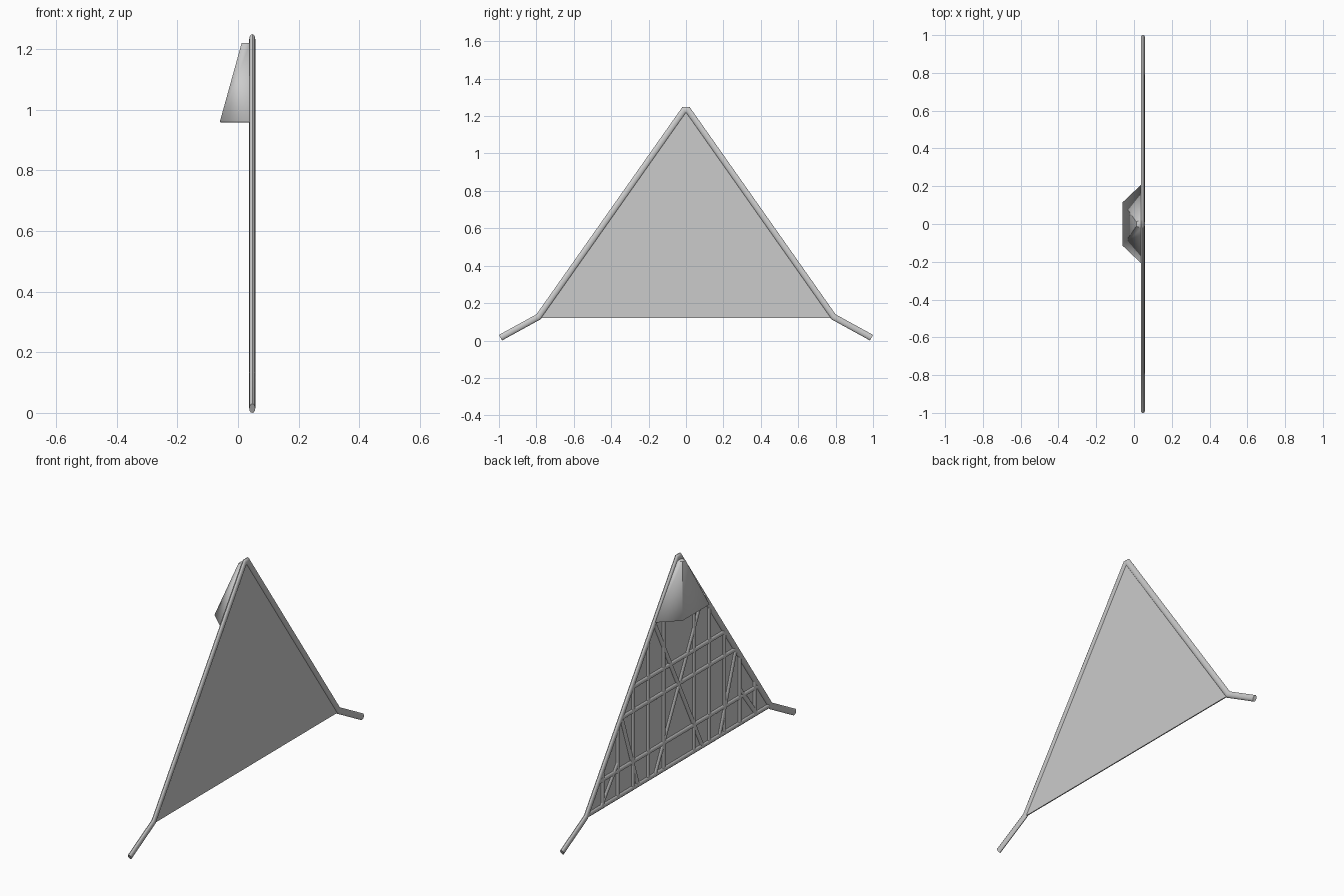
import bpy, bmesh, math
from mathutils import Vector

if "Cube" in bpy.data.objects:
    bpy.data.objects.remove(bpy.data.objects["Cube"])


def finish(name, bm, angle=40):
    bmesh.ops.recalc_face_normals(bm, faces=bm.faces)
    me = bpy.data.meshes.new(name)
    bm.to_mesh(me)
    bm.free()
    ob = bpy.data.objects.new(name, me)
    bpy.context.collection.objects.link(ob)
    bpy.ops.object.select_all(action='DESELECT')
    bpy.context.view_layer.objects.active = ob
    ob.select_set(True)
    bpy.ops.object.shade_smooth_by_angle(angle=math.radians(angle))
    return ob


def sweep(name, path, x, rx, rw, sides=12):
    """Elliptical bar following (y, z) points, mitred at each bend."""
    bm = bmesh.new()
    pts = [Vector(p) for p in path]
    dirs = [(b - a).normalized() for a, b in zip(pts, pts[1:])]
    rings = []
    for i, p in enumerate(pts):
        d0, d1 = dirs[max(i - 1, 0)], dirs[min(i, len(dirs) - 1)]
        t = (d0 + d1).normalized()
        n = Vector((-t.y, t.x)) / t.dot(d0)
        ring = []
        for k in range(sides):
            a = 2 * math.pi * k / sides
            q = p + n * rw * math.cos(a)
            ring.append(bm.verts.new((x + rx * math.sin(a), q.x, q.y)))
        rings.append(ring)
    for r0, r1 in zip(rings, rings[1:]):
        for k in range(sides):
            j = (k + 1) % sides
            bm.faces.new((r0[k], r0[j], r1[j], r1[k]))
    bm.faces.new(rings[0])
    bm.faces.new(rings[-1])
    return finish(name, bm)


# sloping gable frame with flared tails
half = [(0.01, 1.232), (0.788, 0.127), (0.992, 0.015)]
sweep("gable_frame", [(-y, z) for y, z in reversed(half)] + half, 0.047, 0.010, 0.017)

# backing panel
bm = bmesh.new()
face = bm.faces.new([bm.verts.new((0.045, y, z))
                     for y, z in ((-0.79, 0.12), (0.79, 0.12), (0, 1.23))])
ext = bmesh.ops.extrude_face_region(bm, geom=[face])
bmesh.ops.translate(bm, vec=(0.006, 0, 0),
                    verts=[v for v in ext['geom'] if isinstance(v, bmesh.types.BMVert)])
finish("backing_panel", bm)


def bar(name, a, b):
    sweep(name, [a, b], 0.044, 0.0065, 0.013, 8)


# horizontal rails
for i, z in enumerate((0.135, 0.277, 0.55, 0.68)):
    w = (1.235 - z) / 1.41
    bar(f"rail_{i}", (-w, z), (w, z))

# posts and diagonal braces on both sides
for side, s in (("left", -1), ("right", 1)):
    for i in range(1, 6):
        y = 0.13 * i
        bar(f"post_{side}_{i}", (s * y, 0.135), (s * y, 1.23 - 1.41 * y))
    for i, (a, b) in enumerate((((0.2, 0.94), (-0.2, 0.14)),
                                ((0.485, 0.54), (0.35, 0.14)),
                                ((0.52, 0.32), (0.66, 0.14)))):
        bar(f"brace_{side}_{i}", (s * a[0], a[1]), (s * b[0], b[1]))

# flared hood under the peak, open at the bottom
bm = bmesh.new()
base = [(0.04, 0.21), (-0.06, 0.115), (-0.06, -0.115), (0.04, -0.21)]
top = [(0.04, 0.022), (0.012, 0.012), (0.012, -0.012), (0.04, -0.022)]
lo = [bm.verts.new((x, y, 0.96)) for x, y in base]
hi = [bm.verts.new((x, y, 1.22)) for x, y in top]
for i in range(3):
    bm.faces.new((lo[i], lo[i + 1], hi[i + 1], hi[i]))
bm.faces.new(hi)
hood = finish("peak_hood", bm, 20)
mod = hood.modifiers.new("thickness", 'SOLIDIFY')
mod.thickness = 0.005
mod.offset = -1
